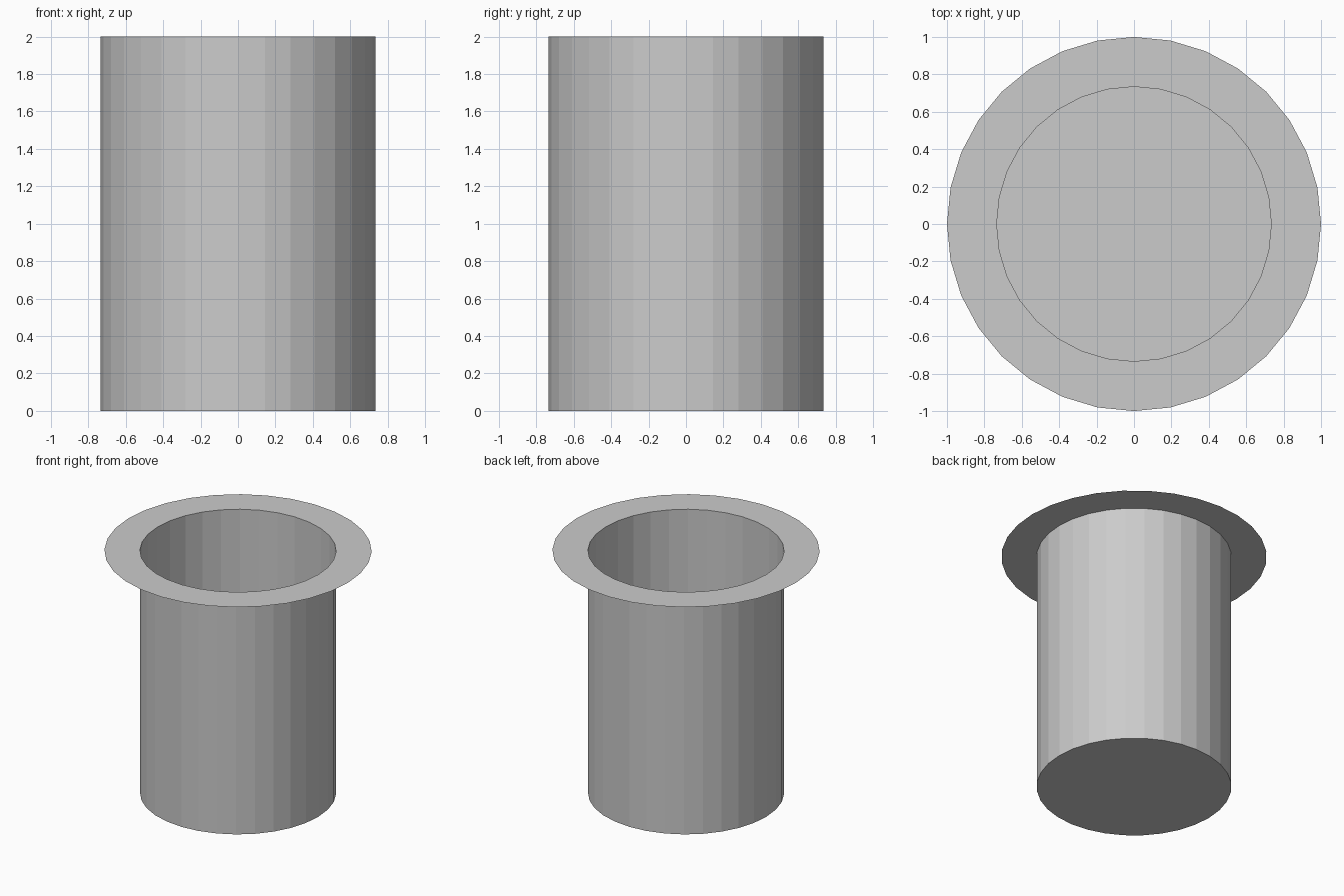
import bpy
import bmesh

if "Cube" in bpy.data.objects:
    bpy.data.objects.remove(bpy.data.objects["Cube"])

SIDES = 32
BODY_RADIUS = 0.734
RIM_RADIUS = 1.0
HEIGHT = 2.0

bm = bmesh.new()

# Closed floor disc
floor = bmesh.ops.create_circle(bm, cap_ends=True, segments=SIDES, radius=BODY_RADIUS)
floor_edges = list({e for v in floor["verts"] for e in v.link_edges})

# Thin wall pulled straight up from the floor
wall = bmesh.ops.extrude_edge_only(bm, edges=floor_edges)["geom"]
top_verts = [g for g in wall if isinstance(g, bmesh.types.BMVert)]
top_edges = [g for g in wall if isinstance(g, bmesh.types.BMEdge)]
bmesh.ops.translate(bm, verts=top_verts, vec=(0, 0, HEIGHT))

# Flat rim spread outward at the top
rim = bmesh.ops.extrude_edge_only(bm, edges=top_edges)["geom"]
for v in (g for g in rim if isinstance(g, bmesh.types.BMVert)):
    v.co.x *= RIM_RADIUS / BODY_RADIUS
    v.co.y *= RIM_RADIUS / BODY_RADIUS

bmesh.ops.recalc_face_normals(bm, faces=bm.faces)

mesh = bpy.data.meshes.new("flanged_cup")
bm.to_mesh(mesh)
bm.free()
cup = bpy.data.objects.new("flanged_cup", mesh)
bpy.context.collection.objects.link(cup)
